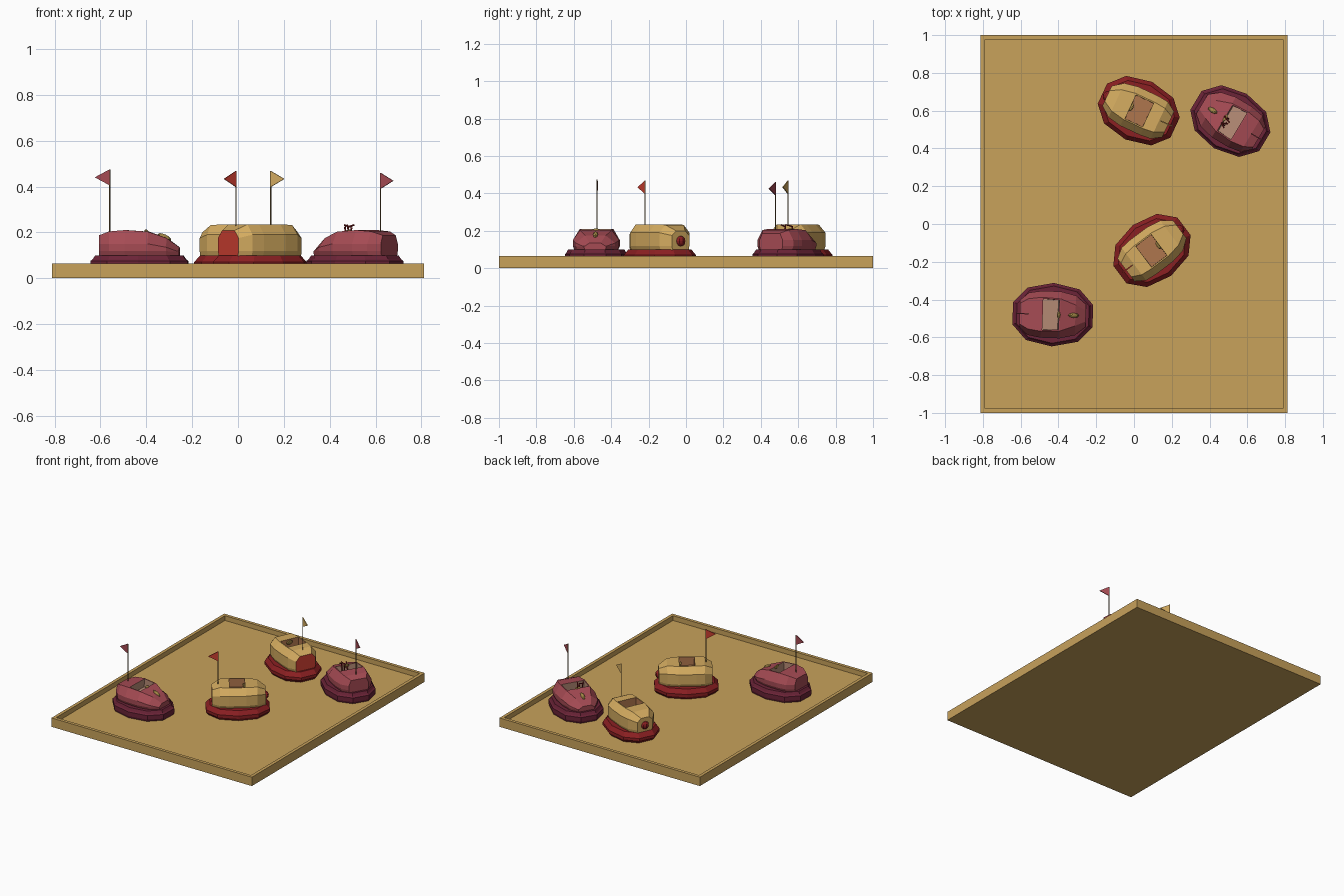
import bpy, bmesh, math
from mathutils import Matrix, Vector

old = bpy.data.objects.get("Cube")
if old:
    bpy.data.objects.remove(old, do_unlink=True)


def material(name, r, g, b):
    m = bpy.data.materials.new(name)
    m.use_nodes = True
    m.diffuse_color = (r, g, b, 1)
    m.node_tree.nodes["Principled BSDF"].inputs["Base Color"].default_value = (r, g, b, 1)
    return m


SAND = material("sand floor", .58, .36, .105)
ROSE = material("rose body", .38, .07, .088)
PLUM = material("plum bumper", .147, .017, .038)
CRIMSON = material("crimson bumper", .26, .014, .016)
YELLOW = material("yellow body", .66, .41, .117)
RED = material("bright red", .6, .048, .03)
PINK = material("pink seat", .47, .26, .18)
BROWN = material("brown seat", .43, .18, .076)
POLE = material("dark pole", .2, .13, .05)
BRASS = material("brass trim", .36, .24, .06)


def make(name, bm, mats, place=Matrix()):
    mesh = bpy.data.meshes.new(name)
    bm.to_mesh(mesh)
    bm.free()
    for m in mats:
        mesh.materials.append(m)
    ob = bpy.data.objects.new(name, mesh)
    bpy.context.collection.objects.link(ob)
    ob.matrix_world = place
    return ob


def loft(sections):
    """Skin a list of equal closed rings and cap both ends."""
    bm = bmesh.new()
    rings = [[bm.verts.new(p) for p in s] for s in sections]
    n = len(rings[0])
    for a, b in zip(rings, rings[1:]):
        for i in range(n):
            j = (i + 1) % n
            bm.faces.new((a[i], a[j], b[j], b[i]))
    bm.faces.new(rings[0])
    bm.faces.new(rings[-1])
    bmesh.ops.recalc_face_normals(bm, faces=bm.faces)
    return bm


def rod(name, a, b, r, mat, place, sides=6, r2=None):
    a, b = Vector(a), Vector(b)
    bm = bmesh.new()
    turn = (b - a).to_track_quat('Z', 'Y').to_matrix().to_4x4()
    bmesh.ops.create_cone(bm, cap_ends=True, segments=sides, radius1=r,
                          radius2=r if r2 is None else r2, depth=(b - a).length,
                          matrix=Matrix.Translation((a + b) / 2) @ turn)
    return make(name, bm, [mat], place)


def ball(name, at, size, mat, place, tilt=0):
    bm = bmesh.new()
    shape = Matrix.Translation(at) @ Matrix.Rotation(tilt, 4, 'Y') @ Matrix.Diagonal((*size, 1))
    bmesh.ops.create_uvsphere(bm, u_segments=8, v_segments=6, radius=1, matrix=shape)
    return make(name, bm, [mat], place)


def bumper(name, profile, mat, place):
    # ten-sided squarish oval, stacked by (scale, height)
    def ring(s, z):
        pts = []
        for i in range(10):
            t = math.tau * (i + .5) / 10
            c, d = math.cos(t), math.sin(t)
            pts.append((.222 * s * math.copysign(abs(c) ** .9, c),
                        .168 * s * math.copysign(abs(d) ** .9, d), z))
        return pts
    make(name, loft([ring(s, z) for s, z in profile]), [mat], place)


def body(name, sections, mats, place, red_back):
    # section: position, half width, shoulder height, top half width, top height
    rings = []
    for x, w, zs, wt, zt in sections:
        half = [(w * .9, .09), (w, .118), (w, zs), (wt, zt)]
        rings.append([(x, y, z) for y, z in half] + [(x, -y, z) for y, z in reversed(half)])
    bm = loft(rings)
    top = [f for f in bm.faces if f.normal.z > .7]
    seat = min(top, key=lambda f: (f.calc_center_median().xy - Vector((0, 0))).length)
    bmesh.ops.inset_region(bm, faces=[seat], thickness=.01)
    walls = bmesh.ops.inset_region(bm, faces=[seat], thickness=.001, depth=-.06)["faces"]
    for f in walls + [seat]:
        f.material_index = 1
    if red_back:
        for f in bm.faces:
            if f.calc_center_median().x < sections[0][0] + .002:
                f.material_index = 2
    make(name, bm, mats, place)


def flag(name, x, top, mat, place):
    rod(name + "_pole", (x, 0, .17), (x, 0, top), .003, POLE, place)
    tri = [(x, top), (x, top - .07), (x - .065, top - .035)]
    make(name, loft([[(px, y, z) for px, z in tri] for y in (-.003, .003)]), [mat], place)


def wheel(name, x, z, place):
    # small upright steering wheel on a column
    ball(name, (x, 0, z), (.009, .024, .021), BRASS, place, -.5)
    rod(name + "_column", (x + .03, 0, z - .04), (x, 0, z), .005, BRASS, place)


ROSE_SHAPE = [(-.175, .072, .15, .055, .187), (-.13, .112, .15, .08, .204),
              (-.06, .124, .15, .09, .21), (.04, .124, .15, .085, .203),
              (.12, .105, .135, .055, .175), (.175, .06, .115, .03, .135)]
YELLOW_SHAPE = [(-.172, .075, .175, .045, .208), (-.12, .108, .19, .07, .235),
                (-.062, .114, .19, .076, .235), (.055, .114, .19, .076, .235),
                (.13, .1, .19, .062, .232), (.185, .058, .175, .03, .2)]


def place_at(x, y, degrees):
    return Matrix.Translation((x, y, 0)) @ Matrix.Rotation(math.radians(degrees), 4, 'Z')


def rose_car(tag, place, top, flag_mat):
    bumper(tag + "_bumper", [(.97, .03), (1, .045), (1, .075), (.95, .083), (.9, .1)], PLUM, place)
    body(tag + "_body", ROSE_SHAPE, [ROSE, PINK], place, False)
    flag(tag + "_flag", -.13, top, flag_mat, place)
    wheel(tag + "_wheel", .035, .195, place)
    ball(tag + "_hood_lamp", (.11, 0, .179), (.032, .013, .012), BRASS, place, .45)


def yellow_car(tag, place, top, flag_mat):
    bumper(tag + "_bumper", [(.92, .03), (1, .05), (1, .07), (.87, .1)], CRIMSON, place)
    body(tag + "_body", YELLOW_SHAPE, [YELLOW, BROWN, RED], place, True)
    flag(tag + "_flag", -.13, top, flag_mat, place)
    wheel(tag + "_wheel", .045, .213, place)
    ball(tag + "_nose", (.185, 0, .145), (.022, .028, .028), CRIMSON, place)


# Arena tray with a raised rim
bm = bmesh.new()
bmesh.ops.create_cube(bm, size=1, matrix=Matrix.Translation((0, 0, .0325)) @ Matrix.Diagonal((1.625, 2, .065, 1)))
floor = max(bm.faces, key=lambda f: f.normal.z)
bmesh.ops.inset_region(bm, faces=[floor], thickness=.033)
bmesh.ops.inset_region(bm, faces=[floor], thickness=0, depth=-.035)
make("arena_tray", bm, [SAND])

# Four bumper cars
rose_car("rose_car_front", place_at(-.43, -.48, -2), .475, ROSE)
back_place = place_at(.51, .545, 149)
rose_car("rose_car_back", back_place, .46, ROSE)
yellow_car("yellow_car_front", place_at(.095, -.14, 37), .468, RED)
yellow_car("yellow_car_back", place_at(.025, .6, 155), .468, YELLOW)

# Small bent levers beside the wheel of the back rose car
for i, (y, lean) in enumerate([(-.005, .02), (.02, -.015), (.035, .01)]):
    knee = (.02 + lean, y, .222)
    rod(f"lever_{i}", (.015, y, .16), knee, .004, CRIMSON, back_place, 5)
    rod(f"lever_handle_{i}", knee, (.02 - lean, y + .014, .232), .004, CRIMSON, back_place, 5)
